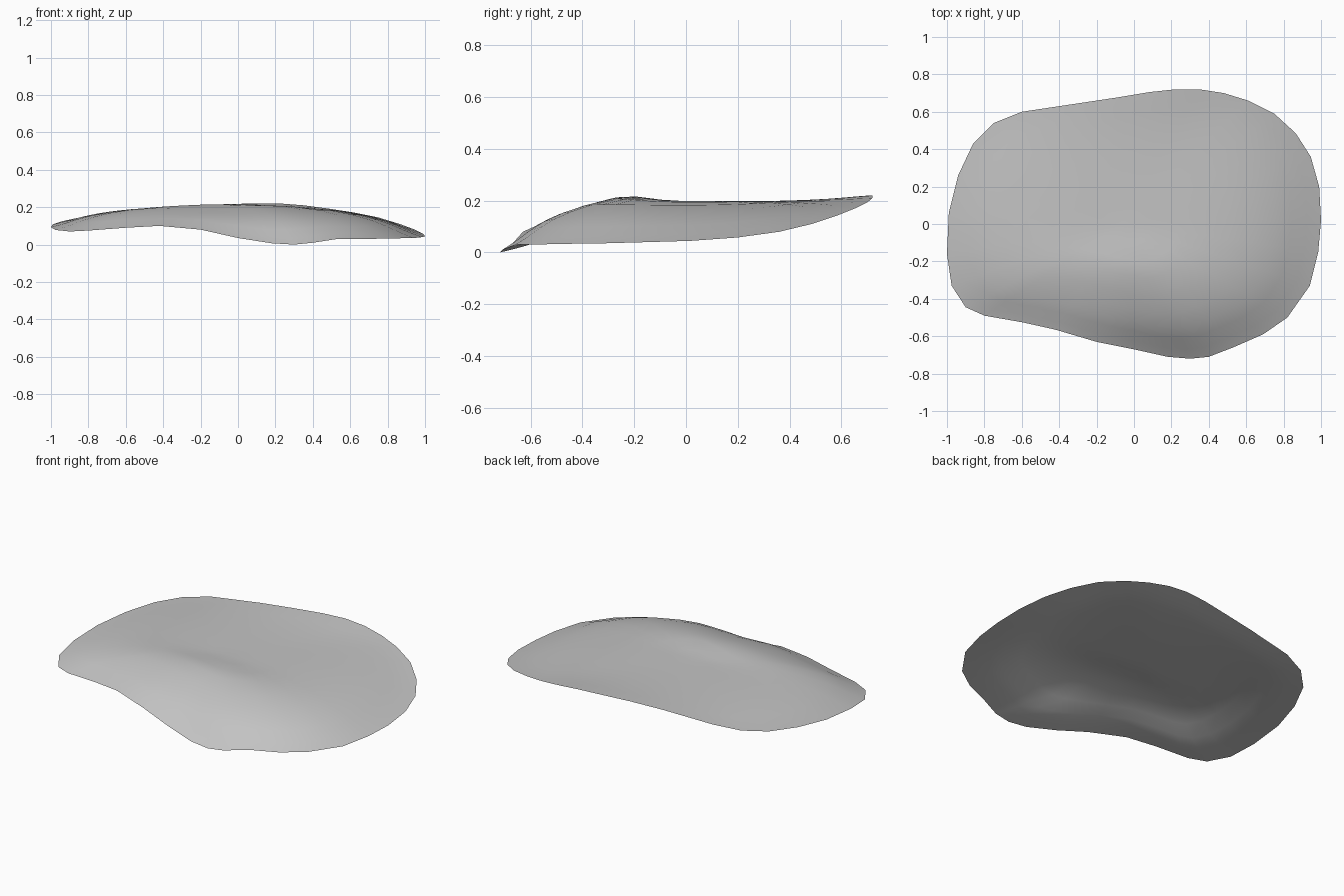
import bpy
import bmesh
import math
from mathutils import Vector

default_cube = bpy.data.objects.get("Cube")
if default_cube:
    bpy.data.objects.remove(default_cube, do_unlink=True)

# Rim of the curved shell, counter-clockwise, in hundredths of a unit
RIM = [
    (100, 2, 4.5), (99, 20, 5.8), (94.5, 36, 8), (86.5, 48.5, 11), (75, 59, 14.5),
    (61, 66, 17.3), (48, 70, 19.3), (35, 72, 21), (22, 72, 22), (8, 70.5, 22),
    (-10, 67.5, 21.5), (-30, 64.5, 20.5), (-60, 60, 18), (-75, 54, 16),
    (-86, 43, 14.2), (-94, 26, 12.5), (-99, 6, 10.8), (-100, -16, 9.3),
    (-97.5, -33, 7.8), (-90, -44.5, 7), (-80, -49, 7.5), (-60, -52.5, 9),
    (-42, -56.5, 10), (-20, -63, 8), (0, -67, 3.5), (18, -71, 0.7), (30, -72, 0),
    (40, -71, 1), (53, -66, 3), (69, -59, 3), (82, -50, 3.3), (94, -33, 3.5),
    (98.5, -15, 4),
]
# Fraction of the way out from the crown, rise of the top, rise of the underside
PROFILE = [(0.93, 0.17, 0.06), (0.85, 0.4, 0.14), (0.77, 0.59, 0.26),
           (0.67, 0.76, 0.56), (0.55, 0.9, 0.83), (0.4, 0.98, 0.97),
           (0.28, 1, 1), (0.14, 1, 1)]
CROWN = Vector((-0.06, 0, 0.198))
THICKNESS = 0.018


def top_point(edge, out, rise):
    """Point between crown and rim, with the soft ridge along the front."""
    x, y = CROWN.xy.lerp(edge.xy, out)
    z = edge.z + (CROWN.z - edge.z) * rise
    ridge = math.exp(-((x + 0.05) / 0.4) ** 2 - ((y + 0.23) / 0.12) ** 2)
    return Vector((x, y, z + 0.02 * ridge * rise))


def under_point(edge, out, rise, under_rise):
    """Underside: a broad flat lip, then a hollow that follows the top."""
    point = top_point(edge, out, rise)
    lip = edge.z + (CROWN.z - edge.z) * under_rise
    point.z = min(point.z - THICKNESS * min(1, 6 * (1 - out)), lip)
    return point


def bridge(bm, outer, inner, flip):
    """Join two closed rings with quads."""
    count = len(outer)
    for i in range(count):
        j = (i + 1) % count
        quad = [outer[i], outer[j], inner[j], inner[i]]
        bm.faces.new(quad[::-1] if flip else quad)


def add_sheet(bm, rim_verts, underside):
    """Concentric rings from the shared rim to the crown."""
    edges = [v.co.copy() for v in rim_verts]
    previous = rim_verts
    for out, rise, under_rise in PROFILE:
        if underside:
            points = [under_point(e, out, rise, under_rise) for e in edges]
        else:
            points = [top_point(e, out, rise) for e in edges]
        ring = [bm.verts.new(p) for p in points]
        bridge(bm, previous, ring, underside)
        previous = ring
    middle = bm.verts.new(CROWN - Vector((0, 0, THICKNESS * underside)))
    for i, vert in enumerate(previous):
        tri = [vert, previous[(i + 1) % len(previous)], middle]
        bm.faces.new(tri[::-1] if underside else tri)


# Upper and lower sheets meet in one thin edge
bm = bmesh.new()
rim = [bm.verts.new(Vector(p) / 100) for p in RIM]
add_sheet(bm, rim, False)
add_sheet(bm, rim, True)
mesh = bpy.data.meshes.new("curved_shell")
bm.to_mesh(mesh)
bm.free()

shell = bpy.data.objects.new("curved_shell", mesh)
bpy.context.collection.objects.link(shell)

# Plain grey material
grey = bpy.data.materials.new("plain_grey")
grey.use_nodes = True
colour = (0.55, 0.55, 0.55, 1)
grey.diffuse_color = colour
for node in grey.node_tree.nodes:
    if node.type == "BSDF_PRINCIPLED":
        node.inputs["Base Color"].default_value = colour
mesh.materials.append(grey)

# Smooth surfaces with a crisp rim
bpy.ops.object.select_all(action="DESELECT")
shell.select_set(True)
bpy.context.view_layer.objects.active = shell
bpy.ops.object.shade_smooth_by_angle(angle=math.radians(60))
